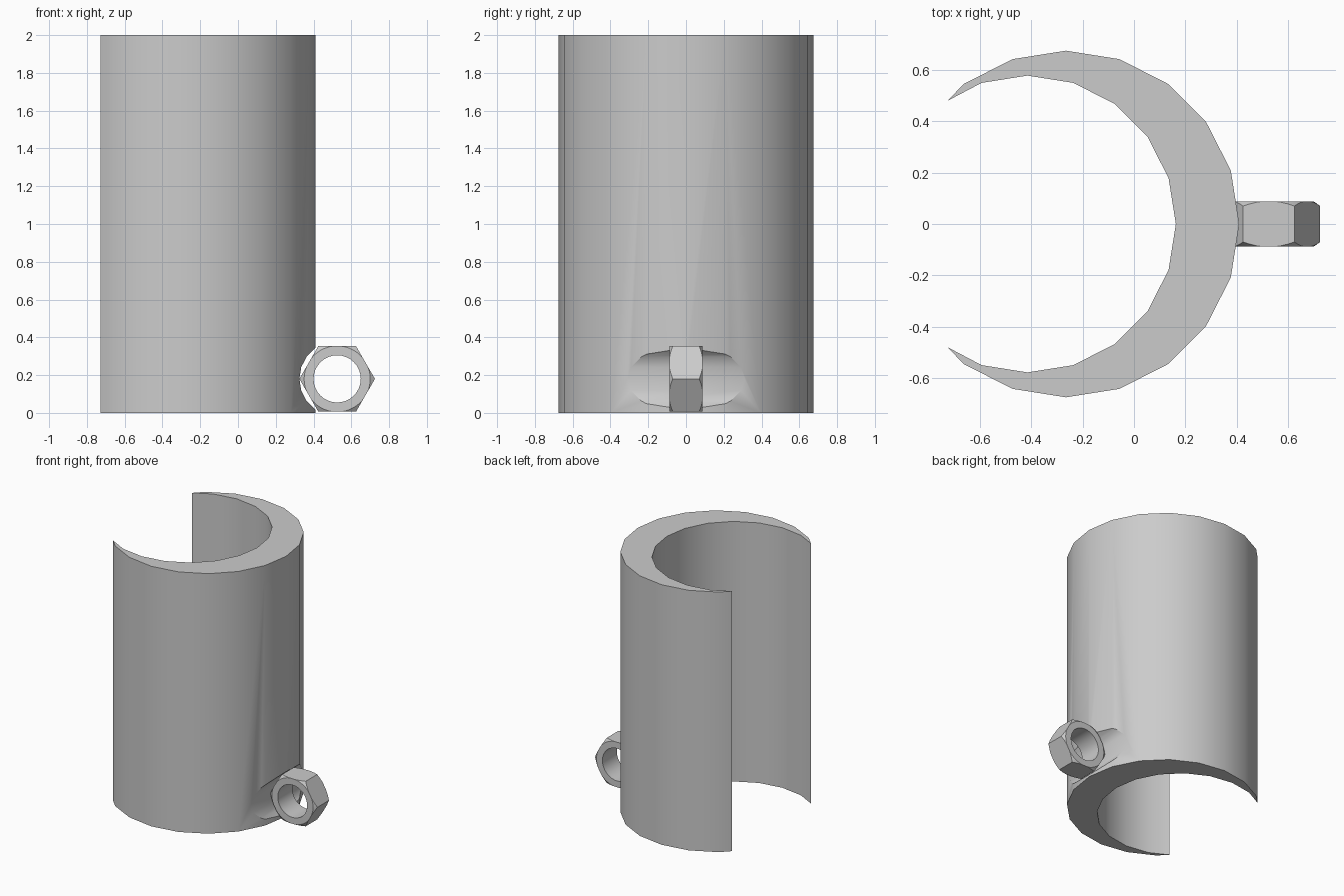
import bpy
import math
from mathutils import Matrix

cube = bpy.data.objects.get("Cube")
if cube:
    bpy.data.objects.remove(cube, do_unlink=True)

# Single plain metal colour
metal = bpy.data.materials.new("grey metal")
metal.use_nodes = True
GREY = (0.6, 0.6, 0.6, 1)
metal.diffuse_color = GREY
metal.node_tree.nodes["Principled BSDF"].inputs["Base Color"].default_value = GREY

SIDES = 20
NUT_X, NUT_Z, NUT_R, NUT_HALF = 0.525, 0.18, 0.2, 0.088


def new_object(name, verts, faces):
    mesh = bpy.data.meshes.new(name)
    mesh.from_pydata(verts, [], faces)
    obj = bpy.data.objects.new(name, mesh)
    bpy.context.collection.objects.link(obj)
    mesh.materials.append(metal)
    return obj


def loft(name, rings):
    """Skin a stack of equal rings and cap both ends."""
    n = len(rings[0])
    faces = [tuple(range(n))[::-1], tuple(range(n * (len(rings) - 1), n * len(rings)))]
    for k in range(len(rings) - 1):
        for i in range(n):
            j = (i + 1) % n
            faces.append((k * n + i, k * n + j, k * n + n + j, k * n + n + i))
    return new_object(name, [p for ring in rings for p in ring], faces)


def turned(name, sides, sections):
    """Round or polygonal bar along y through the nut centre; sections are (radius, height)."""
    rings = [[(r * math.cos(math.tau * i / sides), r * math.sin(math.tau * i / sides), h)
              for i in range(sides)] for r, h in sections]
    obj = loft(name, rings)
    obj.data.transform(Matrix.Translation((NUT_X, 0, NUT_Z)) @ Matrix.Rotation(math.pi / 2, 4, "X"))
    return obj


def boolean(obj, tool, operation):
    mod = obj.modifiers.new("boolean", "BOOLEAN")
    mod.object, mod.operation, mod.solver = tool, operation, "EXACT"
    bpy.context.view_layer.objects.active = obj
    bpy.ops.object.modifier_apply(modifier=mod.name)
    bpy.data.objects.remove(tool, do_unlink=True)


def arc(centre, radius, last):
    return [(centre + radius * math.cos(math.tau * i / SIDES),
             radius * math.sin(math.tau * i / SIDES)) for i in range(-last, last + 1)]


# Crescent shell: offset inner circle leaves thin tips at the open side
tip = (-0.728, 0.479)
outline = arc(-0.265, 0.675, 7) + [tip] + arc(-0.415, 0.578, 6)[::-1] + [(tip[0], -tip[1])]
shell = loft("shell", [[(x, y, z) for x, y in outline] for z in (0, 2)])

# Round channel across the shell that seats the nut
boolean(shell, turned("channel_cutter", SIDES, [(NUT_R, -0.5), (NUT_R, 0.5)]), "DIFFERENCE")

# Hexagonal nut with turned chamfers and a plain bore
nut = turned("hex_nut", 6, [(NUT_R, -NUT_HALF), (NUT_R, NUT_HALF)])
rim, shoulder = 0.175, 0.07
wide = rim + 0.05
slope = (NUT_HALF - shoulder) / (NUT_R - rim)
low = NUT_HALF - slope * (wide - rim)
over = NUT_HALF + slope * 0.01
boolean(nut, turned("chamfer_tool", 48, [(rim - 0.01, -over), (wide, -low), (wide, low),
                                         (rim - 0.01, over)]), "INTERSECT")
boolean(nut, turned("bore_cutter", 32, [(0.125, -0.3), (0.125, 0.3)]), "DIFFERENCE")

# Smooth the curved walls, keep the hard edges
for obj in (shell, nut):
    bpy.ops.object.select_all(action="DESELECT")
    obj.select_set(True)
    bpy.context.view_layer.objects.active = obj
    bpy.ops.object.shade_smooth_by_angle(angle=math.radians(30))
